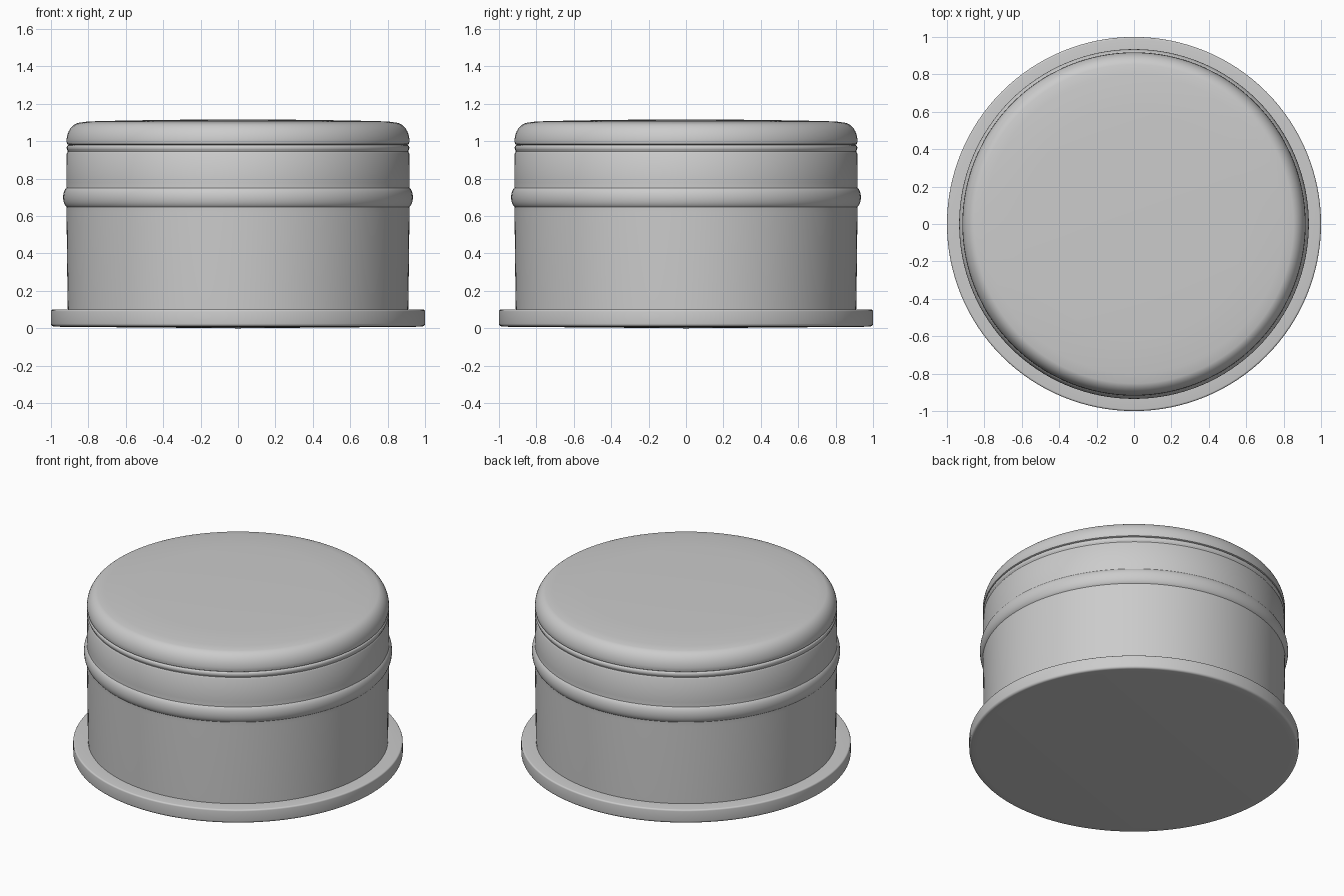
import bpy, bmesh
from math import cos, sin, pi, radians

cube = bpy.data.objects.get("Cube")
if cube:
    bpy.data.objects.remove(cube, do_unlink=True)

grey = bpy.data.materials.new("plain grey")
grey.use_nodes = True
colour = (0.6, 0.6, 0.6, 1)
grey.diffuse_color = colour
grey.node_tree.nodes["Principled BSDF"].inputs["Base Color"].default_value = colour


def arc(r, z, rx, rz, start, end, steps=8):
    """Points of an elliptical arc in the (radius, height) plane."""
    angles = [radians(start + (end - start) * i / steps) for i in range(steps + 1)]
    return [(r + rx * cos(a), z + rz * sin(a)) for a in angles]


def lathe(name, profile):
    """Spin a (radius, height) profile round the z axis."""
    bm = bmesh.new()
    verts = [bm.verts.new((r, 0, z)) for r, z in profile]
    edges = [bm.edges.new(pair) for pair in zip(verts, verts[1:])]
    bmesh.ops.spin(bm, geom=verts + edges, cent=(0, 0, 0), axis=(0, 0, 1),
                   angle=2 * pi, steps=128, use_merge=True)
    bmesh.ops.remove_doubles(bm, verts=bm.verts, dist=0.0002)
    bmesh.ops.recalc_face_normals(bm, faces=bm.faces)
    mesh = bpy.data.meshes.new(name)
    bm.to_mesh(mesh)
    bm.free()
    obj = bpy.data.objects.new(name, mesh)
    bpy.context.collection.objects.link(obj)
    mesh.materials.append(grey)
    bpy.ops.object.select_all(action='DESELECT')
    obj.select_set(True)
    bpy.context.view_layer.objects.active = obj
    bpy.ops.object.shade_smooth_by_angle(angle=radians(35))


# Flat flange with softened rims
lathe("base_flange", [(0, 0), (0.95, 0.008)]
      + arc(0.985, 0.025, 0.015, 0.015, -90, 0, 4)
      + arc(0.99, 0.09, 0.01, 0.01, 0, 90, 4)
      + [(0.9, 0.1), (0, 0.1)])

# Drum wall with a raised bead, a faint upper rib and the groove under the lid
lathe("drum_wall", [(0, 0.09), (0.91, 0.09), (0.912, 0.2), (0.917, 0.62), (0.917, 0.638)]
      + arc(0.905, 0.7, 0.03, 0.056, -65, 65, 12)
      + [(0.917, 0.762), (0.917, 0.78), (0.916, 0.935), (0.91, 0.945)]
      + arc(0.909, 0.964, 0.007, 0.014, -70, 70, 6)
      + [(0.905, 0.98), (0, 0.98)])

# Lid with a rounded shoulder and slightly domed top
lathe("lid", [(0, 0.98), (0.905, 0.98), (0.914, 0.985)]
      + arc(0.84, 1.0, 0.077, 0.1, 0, 80, 12)
      + [(0.8, 1.106), (0.6, 1.111), (0.3, 1.115), (0, 1.116)])
